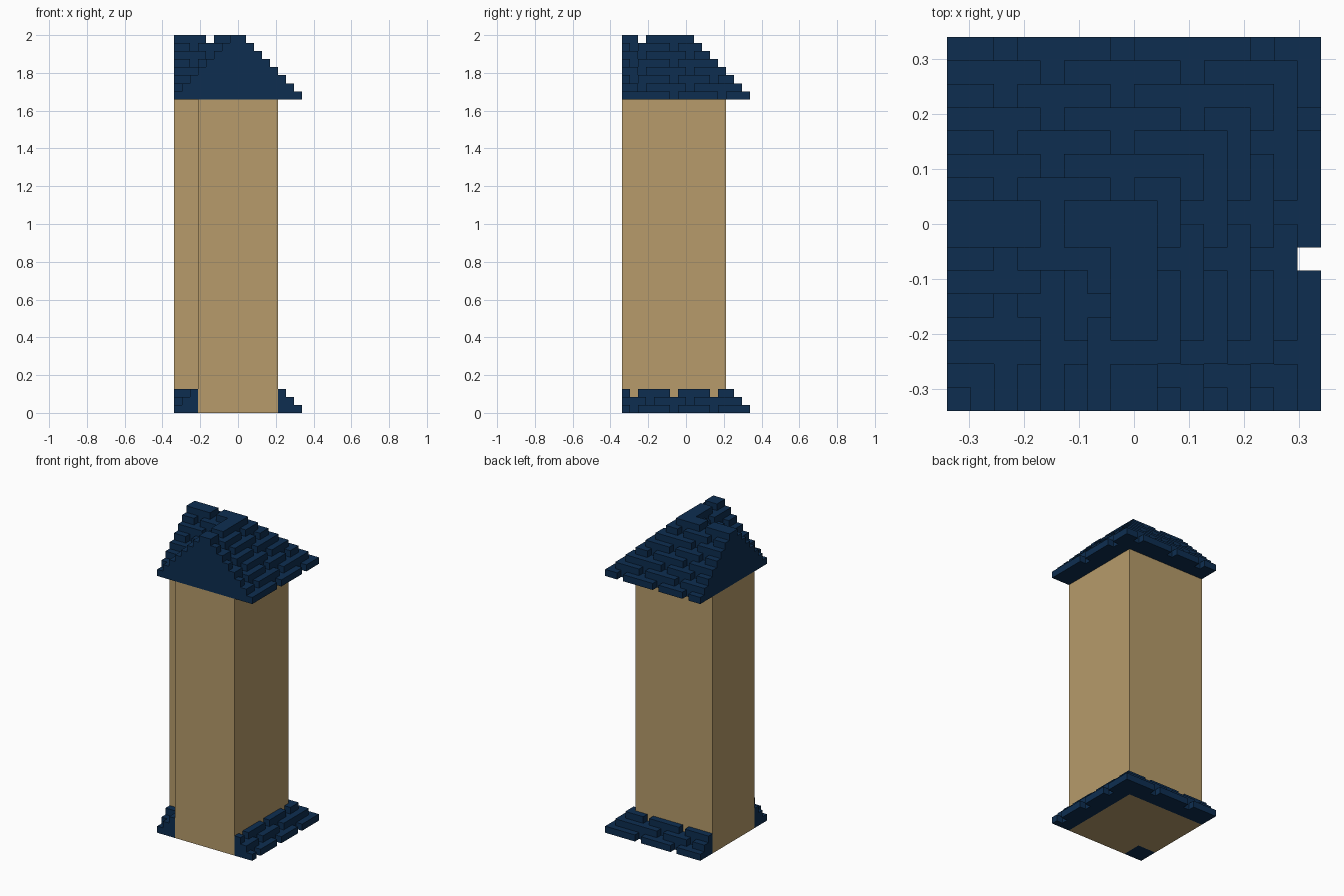
import bpy, bmesh
from mathutils import Matrix, Vector

if "Cube" in bpy.data.objects:
    bpy.data.objects.remove(bpy.data.objects["Cube"], do_unlink=True)

C = 0.0425          # one grid cell: brick height and step depth
HALF = 8            # half width of the plan, in cells
POST = 5            # half width of the post wings, in cells
ROOF_Z = 2.0 - 8 * C


def material(name, rgb):
    m = bpy.data.materials.new(name)
    m.use_nodes = True
    m.diffuse_color = (*rgb, 1)
    bsdf = next(n for n in m.node_tree.nodes if n.type == 'BSDF_PRINCIPLED')
    bsdf.inputs["Base Color"].default_value = (*rgb, 1)
    bsdf.inputs["Roughness"].default_value = 0.8
    return m


NAVY = material("navy_blue", (0.004, 0.027, 0.081))
TAN = material("tan", (0.472, 0.330, 0.145))


def finish(bm, name, mat):
    bmesh.ops.recalc_face_normals(bm, faces=bm.faces)
    me = bpy.data.meshes.new(name)
    bm.to_mesh(me)
    bm.free()
    me.materials.append(mat)
    ob = bpy.data.objects.new(name, me)
    bpy.context.collection.objects.link(ob)
    return ob


def box(bm, x0, x1, y0, y1, z):
    """One brick high box; x and y in cells."""
    if x1 <= x0 or y1 <= y0:
        return
    mat = Matrix.Translation(((x0 + x1) * C / 2, (y0 + y1) * C / 2, z + C / 2))
    mat = mat @ Matrix.Diagonal(((x1 - x0) * C, (y1 - y0) * C, C, 1))
    bmesh.ops.create_cube(bm, size=1, matrix=mat)


def runs(lo, hi, gaps):
    """Split a row into bricks at its one-cell gaps."""
    start = lo
    for g in sorted(gaps):
        if lo <= g < hi:
            if g > start:
                yield start, g
            start = g + 1
    if hi > start:
        yield start, hi


def bent_strip(bm, a, b, z, along_x=(), along_y=()):
    """Corner strip covering a <= max(x, y) <= b, split at the gaps."""
    for s, e in runs(-HALF, b, along_x):
        box(bm, s, e, a, b, z)
    for s, e in runs(-HALF, a, along_y):
        box(bm, a, b, s, e, z)


def courses(bm, layers, z0, outer_x, outer_y):
    """Stepped brick rows on the outer slopes and the inner valley."""
    for k in range(layers):
        w, z = HALF - k, z0 + k * C
        gx = [g for g in outer_x[k % 2] if g + 1 < w - 1]
        gy = [g for g in outer_y[k % 2] if g + 1 < w - 1]
        if k == 0 and layers == 8:
            gx, gy = [-6, -1, 5], [-2, 4]
        bent_strip(bm, w - 1, w, z, gx, gy)
        inner_x = [g for g in (-6, -4)[k % 2:k % 2 + 1] if g + 1 <= -w]
        inner_y = [g for g in (-4, -6)[k % 2:k % 2 + 1] if g + 1 <= -w]
        bent_strip(bm, -w, 1 - w, z, inner_x, inner_y)


# Corner-shaped post
bm = bmesh.new()
plan = [(-POST, -HALF), (POST, -HALF), (POST, POST),
        (-HALF, POST), (-HALF, -POST), (-POST, -POST)]
face = bm.faces.new([bm.verts.new((x * C, y * C, 0)) for x, y in plan])
ext = bmesh.ops.extrude_face_region(bm, geom=[face])
bmesh.ops.translate(bm, vec=Vector((0, 0, ROOF_Z)),
                    verts=[v for v in ext["geom"] if isinstance(v, bmesh.types.BMVert)])
finish(bm, "corner_post", TAN)

# Solid stepped core under the roof bricks
bm = bmesh.new()
for k in range(7):
    bent_strip(bm, k - 7, 7 - k, ROOF_Z + k * C)
finish(bm, "roof_core", NAVY)

# Roof bricks
bm = bmesh.new()
courses(bm, 8, ROOF_Z, ([-6, -1], [-4, 2]), ([-7, -2, 3], [-6, 0]))
finish(bm, "roof_bricks", NAVY)

# Plinth filling between post and bricks, outside and in the inner corner
bm = bmesh.new()
for k in range(2):
    bent_strip(bm, POST, 7 - k, k * C)
    bent_strip(bm, k - 7, -POST, k * C)
finish(bm, "plinth_core", NAVY)

# Plinth bricks
bm = bmesh.new()
courses(bm, 3, 0.0, ([-4, 2], [-6, -1]), ([-7, -2, 3], [-5, 0]))
finish(bm, "plinth_bricks", NAVY)
